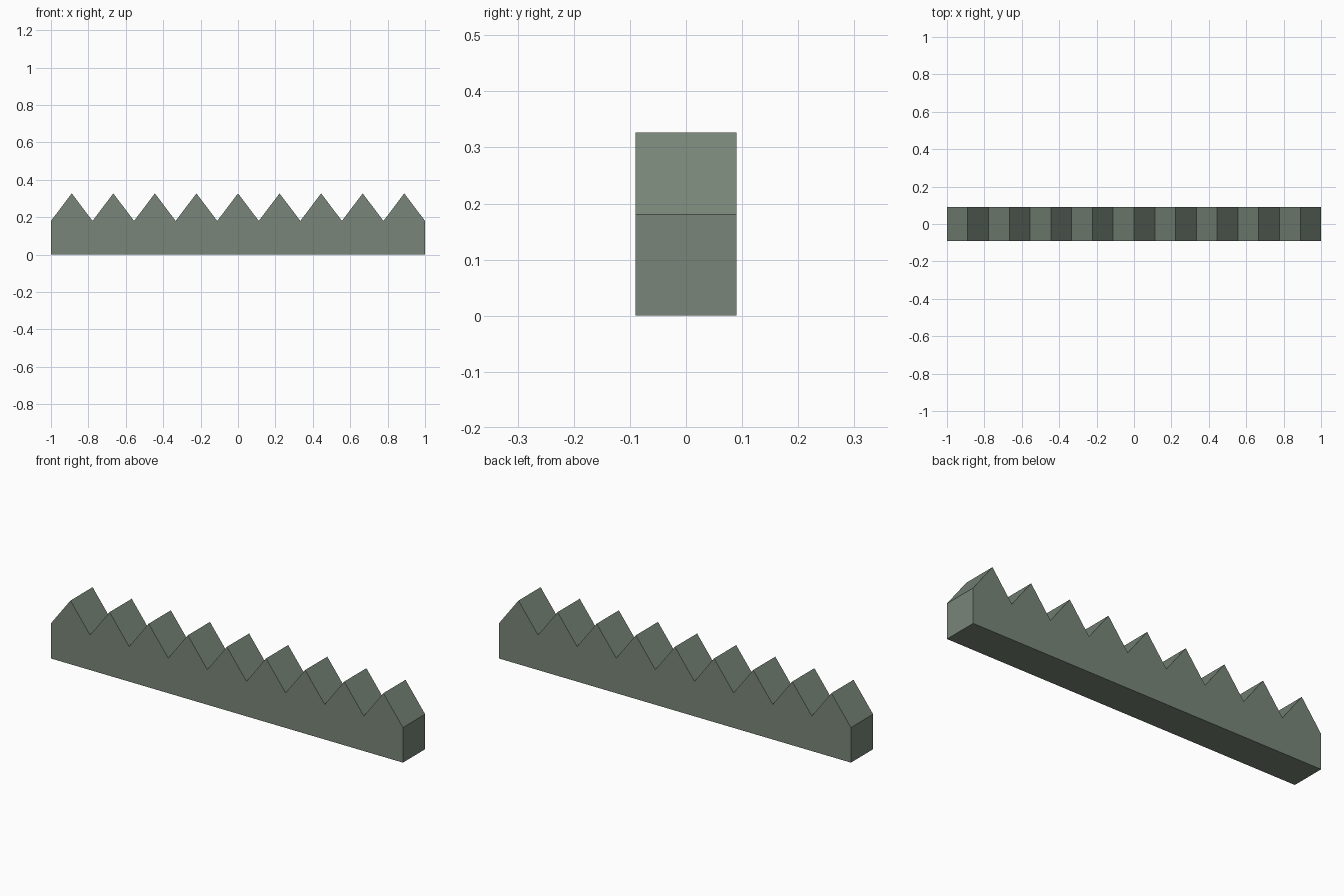
import bpy, bmesh

if "Cube" in bpy.data.objects:
    bpy.data.objects.remove(bpy.data.objects["Cube"])

TEETH, LENGTH, DEPTH = 9, 2.0, 0.18
BASE_H, PEAK_H = 0.18, 0.327

mat = bpy.data.materials.new("grey green")
mat.diffuse_color = (0.19, 0.235, 0.19, 1)
mat.use_nodes = True
mat.node_tree.nodes["Principled BSDF"].inputs["Base Color"].default_value = mat.diffuse_color

# Sawtooth profile in the XZ plane
pitch = LENGTH / TEETH
profile = [(-LENGTH / 2, 0), (LENGTH / 2, 0), (LENGTH / 2, BASE_H)]
for i in range(TEETH):
    right = LENGTH / 2 - i * pitch
    profile += [(right - pitch / 2, PEAK_H), (right - pitch, BASE_H)]

# Extrude the profile through the depth
bm = bmesh.new()
front = bm.faces.new([bm.verts.new((x, -DEPTH / 2, z)) for x, z in profile])
ext = bmesh.ops.extrude_face_region(bm, geom=[front], use_keep_orig=True)
moved = [g for g in ext["geom"] if isinstance(g, bmesh.types.BMVert)]
bmesh.ops.translate(bm, verts=moved, vec=(0, DEPTH, 0))
bmesh.ops.recalc_face_normals(bm, faces=bm.faces)

mesh = bpy.data.meshes.new("toothed_rack")
bm.to_mesh(mesh)
bm.free()
mesh.materials.append(mat)
bpy.context.collection.objects.link(bpy.data.objects.new("toothed_rack", mesh))
